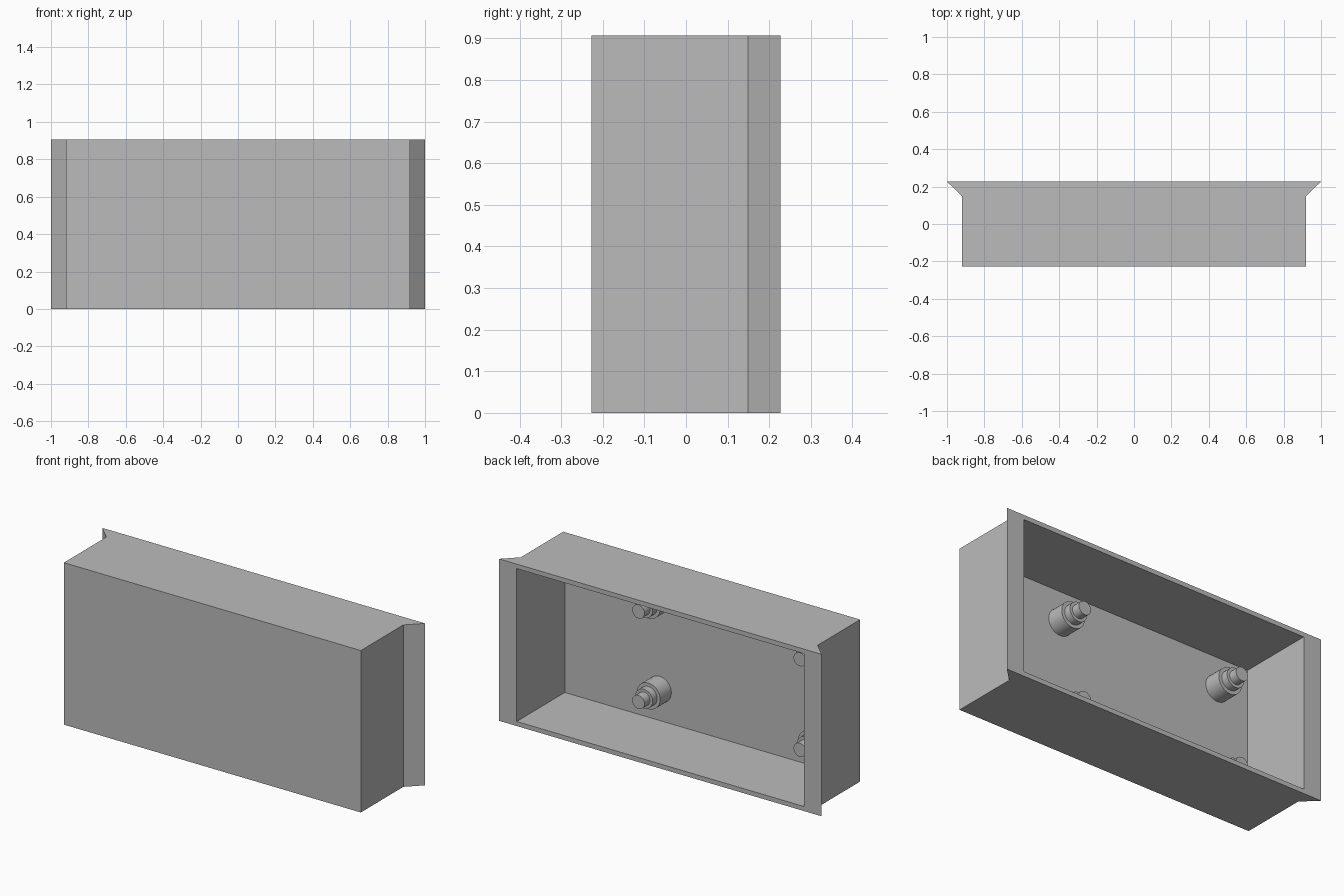
import bpy, bmesh
from math import radians
from mathutils import Matrix, Vector

cube = bpy.data.objects.get("Cube")
if cube:
    bpy.data.objects.remove(cube, do_unlink=True)

HEIGHT, BACK, FRONT = 0.907, 0.227, -0.227
FLOOR, TIP = -0.199, -0.011

grey = bpy.data.materials.new("plain grey")
grey.use_nodes = True
colour = (0.5, 0.5, 0.5, 1)
grey.diffuse_color = colour
grey.node_tree.nodes["Principled BSDF"].inputs["Base Color"].default_value = colour


def finish(bm, name):
    bmesh.ops.recalc_face_normals(bm, faces=bm.faces)
    mesh = bpy.data.meshes.new(name)
    bm.to_mesh(mesh)
    bm.free()
    mesh.materials.append(grey)
    obj = bpy.data.objects.new(name, mesh)
    bpy.context.collection.objects.link(obj)
    return obj


# Hollow case: plan outline with flared back edges, extruded upwards
half = [(0.92, FRONT), (0.92, 0.149), (1, BACK)]
outline = half + [(-x, y) for x, y in reversed(half)]
bm = bmesh.new()
base = bm.faces.new([bm.verts.new((x, y, 0)) for x, y in outline])
top = bmesh.ops.extrude_face_region(bm, geom=[base])["geom"]
bmesh.ops.translate(bm, vec=(0, 0, HEIGHT),
                    verts=[v for v in top if isinstance(v, bmesh.types.BMVert)])
bmesh.ops.recalc_face_normals(bm, faces=bm.faces)

# Open back: inset the rim, then push the panel in to the cavity floor
panel = max(bm.faces, key=lambda f: f.calc_center_median().y)
bmesh.ops.inset_individual(bm, faces=[panel], thickness=0.036)
for v in panel.verts:
    v.co.x = 0.89 if v.co.x > 0 else -0.89
inner = bmesh.ops.extrude_discrete_faces(bm, faces=[panel])["faces"][0]
for v in inner.verts:
    v.co.y = FLOOR
finish(bm, "hollow_case")


# Stepped pegs standing on the cavity floor: (radius, end position)
steps = [(0.073, -0.10), (0.054, -0.06), (0.038, TIP)]


def peg(name, x, z):
    bm = bmesh.new()
    profile = [(0, FLOOR)]
    start = FLOOR
    for radius, end in steps:
        profile += [(radius, start), (radius, end)]
        start = end
    profile.append((0, TIP))
    verts = [bm.verts.new((r, y, 0)) for r, y in profile]
    edges = [bm.edges.new(pair) for pair in zip(verts, verts[1:])]
    bmesh.ops.spin(bm, geom=verts + edges, cent=(0, 0, 0), axis=(0, 1, 0),
                   angle=radians(360), steps=32)
    bmesh.ops.remove_doubles(bm, verts=bm.verts, dist=0.0005)
    bmesh.ops.transform(bm, matrix=Matrix.Translation(Vector((x, 0, z))), verts=bm.verts)
    obj = finish(bm, name)
    bpy.ops.object.select_all(action="DESELECT")
    obj.select_set(True)
    bpy.context.view_layer.objects.active = obj
    bpy.ops.object.shade_smooth_by_angle(angle=radians(30))


for side, x in (("left", 0.303), ("right", -0.697)):
    for level, z in (("lower", 0.2), ("upper", 0.707)):
        peg(f"{level}_{side}_peg", x, z)
